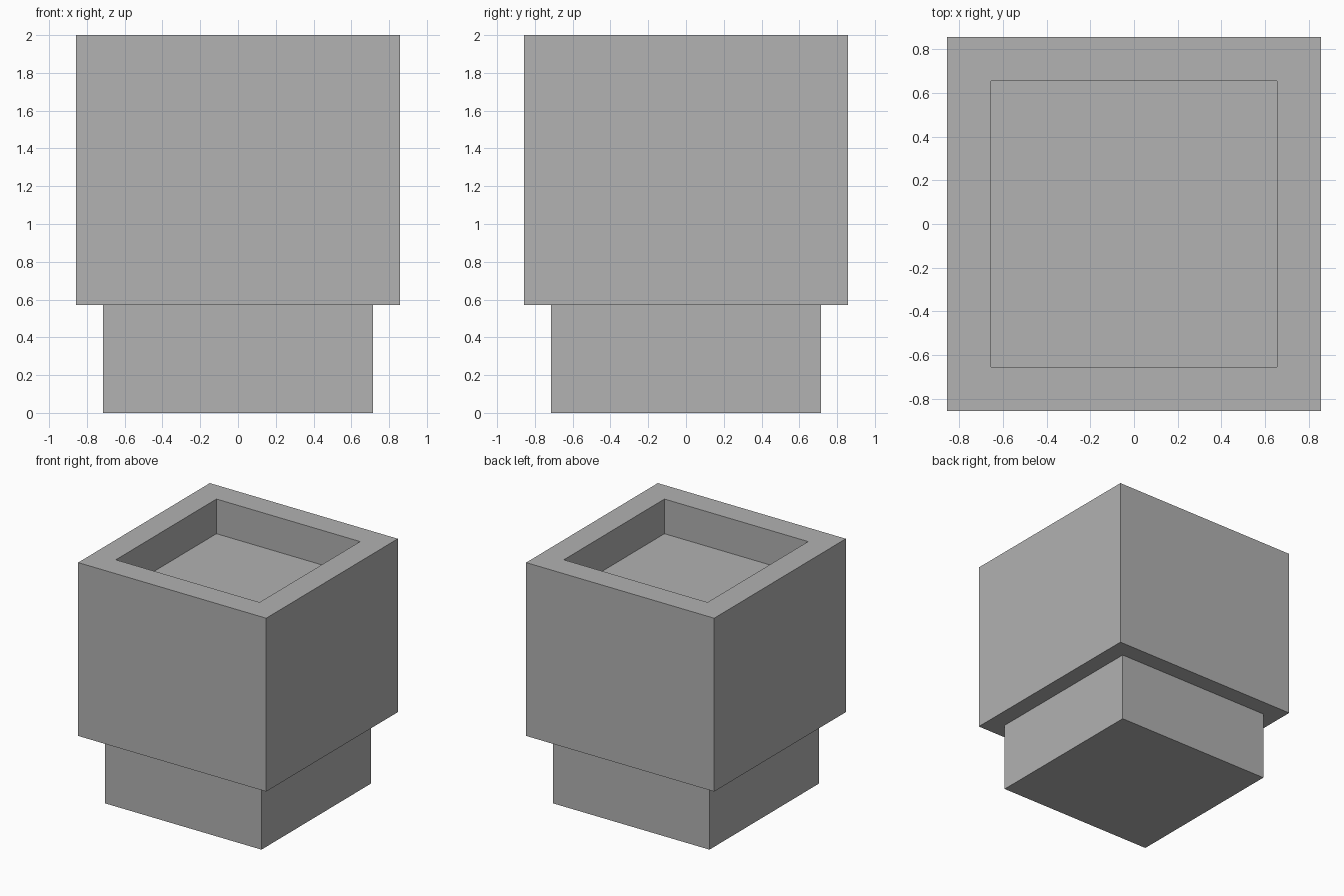
import bpy, bmesh

if "Cube" in bpy.data.objects:
    bpy.data.objects.remove(bpy.data.objects["Cube"])

U = 1 / 7  # modular unit

grey = bpy.data.materials.new("plain_grey")
grey.diffuse_color = (0.445, 0.445, 0.445, 1)
grey.use_nodes = True
grey.node_tree.nodes["Principled BSDF"].inputs["Base Color"].default_value = grey.diffuse_color


def block(name, half, z0, z1):
    """Square block; returns the object and its open bmesh."""
    bm = bmesh.new()
    bmesh.ops.create_cube(bm, size=1)
    for v in bm.verts:
        v.co = (v.co.x * 2 * half, v.co.y * 2 * half, z0 if v.co.z < 0 else z1)
    mesh = bpy.data.meshes.new(name)
    mesh.materials.append(grey)
    obj = bpy.data.objects.new(name, mesh)
    bpy.context.collection.objects.link(obj)
    return obj, bm


def finish(obj, bm):
    bm.to_mesh(obj.data)
    bm.free()


# narrower foot
finish(*block("foot", 5 * U, 0, 4 * U))

# large cube body with a square recess sunk into its top
body, bm = block("body", 6 * U, 4 * U, 14 * U)
bm.normal_update()
top = max(bm.faces, key=lambda f: f.calc_center_median().z)
bmesh.ops.inset_region(bm, faces=[top], thickness=2 * U)
floor = bmesh.ops.extrude_discrete_faces(bm, faces=[top])["faces"][0]
for v in floor.verts:
    v.co.z -= 2 * U
bmesh.ops.recalc_face_normals(bm, faces=bm.faces)
finish(body, bm)
